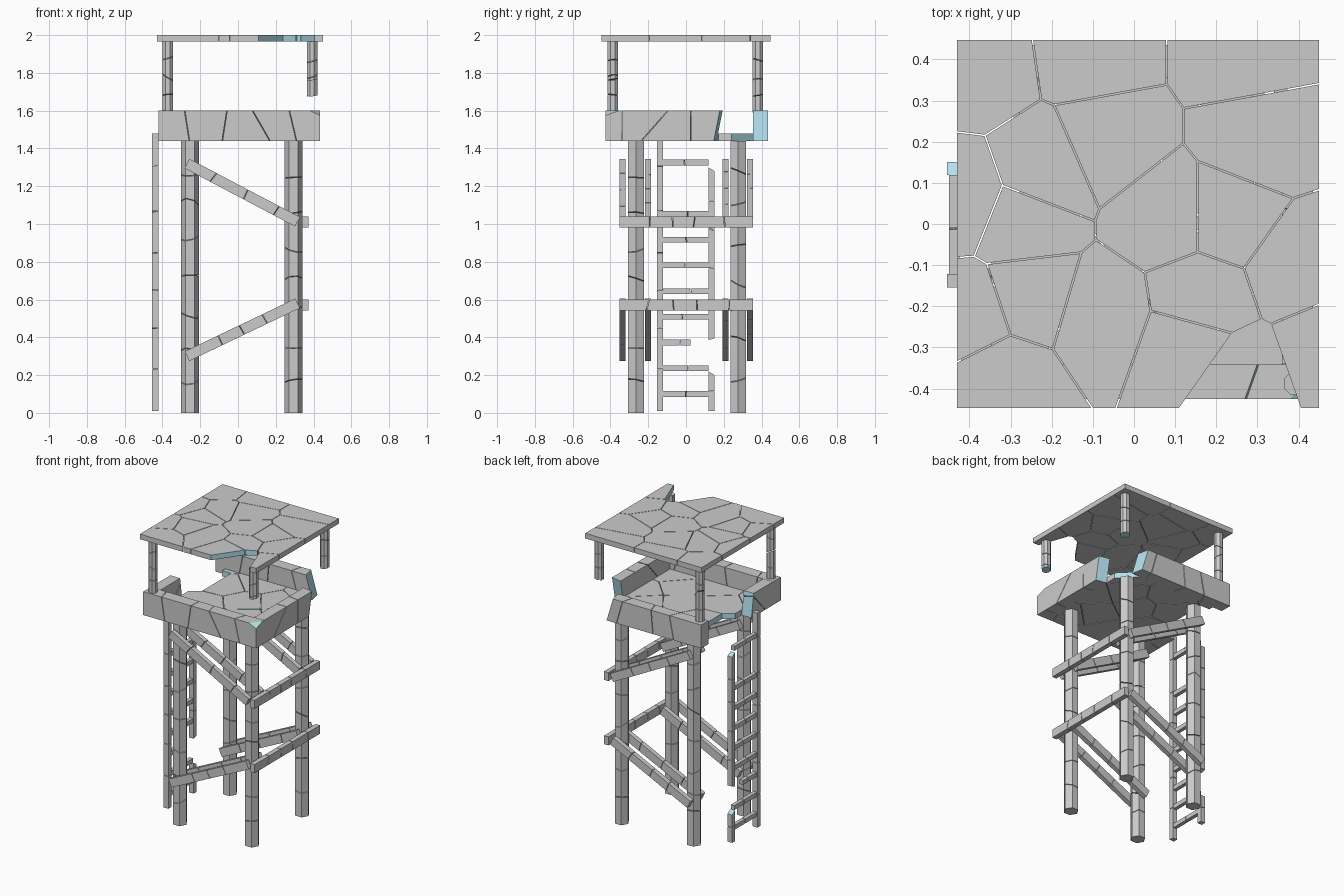
import bpy, bmesh, math, random
from mathutils import Vector, Matrix

if "Cube" in bpy.data.objects:
    bpy.data.objects.remove(bpy.data.objects["Cube"])

random.seed(4)
GAP = 0.0018

outer = bpy.data.materials.new("outer_grey")
outer.diffuse_color = (0.8, 0.8, 0.8, 1)
outer.use_nodes = True
outer.node_tree.nodes["Principled BSDF"].inputs["Base Color"].default_value = outer.diffuse_color
inner = bpy.data.materials.new("broken_inside")
inner.diffuse_color = (0.45, 0.75, 0.85, 1)
inner.use_nodes = True
inner.node_tree.nodes["Principled BSDF"].inputs["Base Color"].default_value = inner.diffuse_color


def slice_off(bm, point, normal):
    """Cut away everything past a plane and cap the cut."""
    geom = bm.verts[:] + bm.edges[:] + bm.faces[:]
    if not geom:
        return
    cut = bmesh.ops.bisect_plane(bm, geom=geom, plane_co=point, plane_no=normal,
                                 dist=1e-6, clear_outer=True)["geom_cut"]
    edges = [e for e in cut if isinstance(e, bmesh.types.BMEdge) and e.is_boundary]
    if len(edges) > 2:
        bmesh.ops.edgeloop_fill(bm, edges=edges, mat_nr=1)


def shatter(name, solid, seeds, drop=(), cuts=(), matrix=Matrix()):
    """Split a convex solid into cells around seeds, leaving out dropped ones."""
    for point, normal in cuts:
        slice_off(solid, Vector(point), Vector(normal))
    seeds = [Vector(s) for s in seeds]
    mesh = bpy.data.meshes.new(name)
    result = bmesh.new()
    for i, a in enumerate(seeds):
        if i in drop:
            continue
        cell = solid.copy()
        for j, b in enumerate(seeds):
            if i != j:
                d = (b - a).normalized()
                slice_off(cell, (a + b) / 2 - d * GAP, d)
        if cell.faces:
            bmesh.ops.recalc_face_normals(cell, faces=cell.faces)
            cell.to_mesh(mesh)
            result.from_mesh(mesh)
        cell.free()
    result.transform(matrix)
    result.to_mesh(mesh)
    result.free()
    solid.free()
    mesh.materials.append(outer)
    mesh.materials.append(inner)
    ob = bpy.data.objects.new(name, mesh)
    bpy.context.collection.objects.link(ob)
    return ob


def box_solid(lo, hi):
    bm = bmesh.new()
    bmesh.ops.create_cube(bm, size=1)
    lo, hi = Vector(lo), Vector(hi)
    for v in bm.verts:
        v.co = (lo + hi) / 2 + Vector(c * s for c, s in zip(v.co, hi - lo))
    return bm


def along(lo, hi, n):
    """Seeds spread along the longest axis, jittered so the cracks tilt."""
    lo, hi = Vector(lo), Vector(hi)
    size = hi - lo
    k = max(range(3), key=lambda i: size[i])
    out = []
    for i in range(n):
        p = Vector(lo[c] + size[c] * random.random() for c in range(3))
        p[k] = lo[k] + size[k] * (i + random.uniform(0.25, 0.75)) / n
        out.append(p)
    return out


def beam(name, lo, hi, n=4, cuts=(), matrix=Matrix()):
    return shatter(name, box_solid(lo, hi), along(lo, hi, n), cuts=cuts, matrix=matrix)


def pole(name, x, y, z0, z1, r, sides, n, turn=0.0, cuts=()):
    bm = bmesh.new()
    bmesh.ops.create_cone(bm, cap_ends=True, segments=sides, radius1=r, radius2=r, depth=z1 - z0,
                          matrix=Matrix.Translation((x, y, (z0 + z1) / 2)) @ Matrix.Rotation(turn, 4, 'Z'))
    return shatter(name, bm, along((x - r, y - r, z0), (x + r, y + r, z1), n), cuts=cuts)


# Roof slab with one missing front piece
roof = [(.25, -.38), (.128, -.294), (.158, -.184), (.481, -.298), (-.38, .38), (-.1, .42),
        (-.06, .2), (.26, .42), (.3, .2), (.23, .02), (.4, -.1), (.08, .02), (-.22, .13),
        (-.42, .06), (-.27, .0), (-.25, -.17), (-.4, -.22), (-.32, -.38), (-.08, -.22)]
shatter("roof", box_solid((-.43, -.447, 1.965), (.45, .447, 2)),
        [(x, y, 1.98) for x, y in roof], drop=(0,))

# Roof posts, two of them broken off above the wall
for name, x, y, cut in (("front_left", -.372, -.388, None), ("back_left", -.372, .38, None),
                        ("front_right", .392, -.388, 1.765), ("back_right", .392, .38, 1.68)):
    cuts = [((x, y, cut), (.1, .15, -1))] if cut else []
    pole(name + "_roof_post", x, y, 1.59, 1.966, .03, 8, 4, math.pi / 8, cuts)

# Floor with a piece missing by the ladder
floor = [(-.36, .15), (-.2, .15), (-.36, .49), (-.36, -.31), (-.18, -.12), (-.05, .3), (.02, .03),
         (-.05, -.28), (.16, -.16), (.2, .15), (.3, -.3), (.3, .32), (.33, .0)]
shatter("floor", box_solid((-.346, -.342, 1.44), (.36, .355, 1.478)),
        [(x, y, 1.46) for x, y in floor], drop=(0,),
        cuts=[((.3, .3, 1.46), (1, 1, 0))])

# Low walls around the floor, broken at the back right corner and open at the ladder
Z0, Z1 = 1.44, 1.6
beam("front_wall", (-.42, -.425, Z0), (.435, -.342, Z1), 5,
     [((.38, -.425, Z1), (.45, -.35, 1))])
beam("back_wall", (-.42, .355, Z0), (.435, .435, Z1), 4, [((.28, .4, 1.52), (1, .2, .3))])
beam("right_wall", (.36, -.34, Z0), (.435, .435, Z1), 4, [((.4, .17, 1.52), (.2, 1, -.2))])
beam("left_wall", (-.42, -.34, Z0), (-.346, .0, Z1), 2, [((-.38, -.12, 1.52), (0, 1, .15))])

# Hexagonal legs
for sx, x in (("left", -.254), ("right", .293)):
    for sy, y in (("front", -.265), ("back", .276)):
        pole(f"{sy}_{sx}_leg", x, y, 0, 1.44, .048, 6, 8, math.pi / 6)

# Diagonal braces, a pair clamping the legs on front and back
for level, za, zb in (("lower", .30, .58), ("upper", 1.32, 1.012)):
    a, b = Vector((-.27, 0, za)), Vector((.315, 0, zb))
    half = (b - a).length / 2
    tilt = math.atan2(zb - za, b.x - a.x)
    for side, y in (("front_outer", -.335), ("front_inner", -.2),
                    ("back_inner", .21), ("back_outer", .34)):
        m = (Matrix.Translation((a + b) / 2 + Vector((0, y, 0))) @ Matrix.Rotation(-tilt, 4, 'Y'))
        beam(f"{level}_{side}_brace", (-half, -.016, -.028), (half, .016, .028), 4, matrix=m)

# Level beams on the right side
for level, z in (("lower", .571), ("upper", 1.011)):
    beam(level + "_side_beam", (.34, -.352, z - .029), (.373, .354, z + .029), 5)

# Ladder rails, the back one broken
RX = (-.455, -.42)
for name, y, z0, z1, n in (("front_ladder_rail", -.138, .01, 1.478, 7),
                           ("back_ladder_rail_bottom", .135, .01, .24, 2),
                           ("back_ladder_rail_top", .135, .37, 1.32, 5)):
    cuts = []
    if n < 7:
        cuts = [((0, y, z1 - .03), (0, .6, 1))]
    if n == 5:
        cuts.append(((0, y, z0 + .02), (0, .3, -1)))
    beam(name, (RX[0], y - .016, z0), (RX[1], y + .016, z1), n, cuts)

# Ladder rungs; one is half gone and one is lost
for i in range(10):
    if i == 8:
        continue
    z = .1 + .1362 * i
    y1 = .025 if i == 2 else .119
    beam(f"ladder_rung_{i + 1}", (-.45, -.122, z - .015), (-.424, y1, z + .015), 2)
